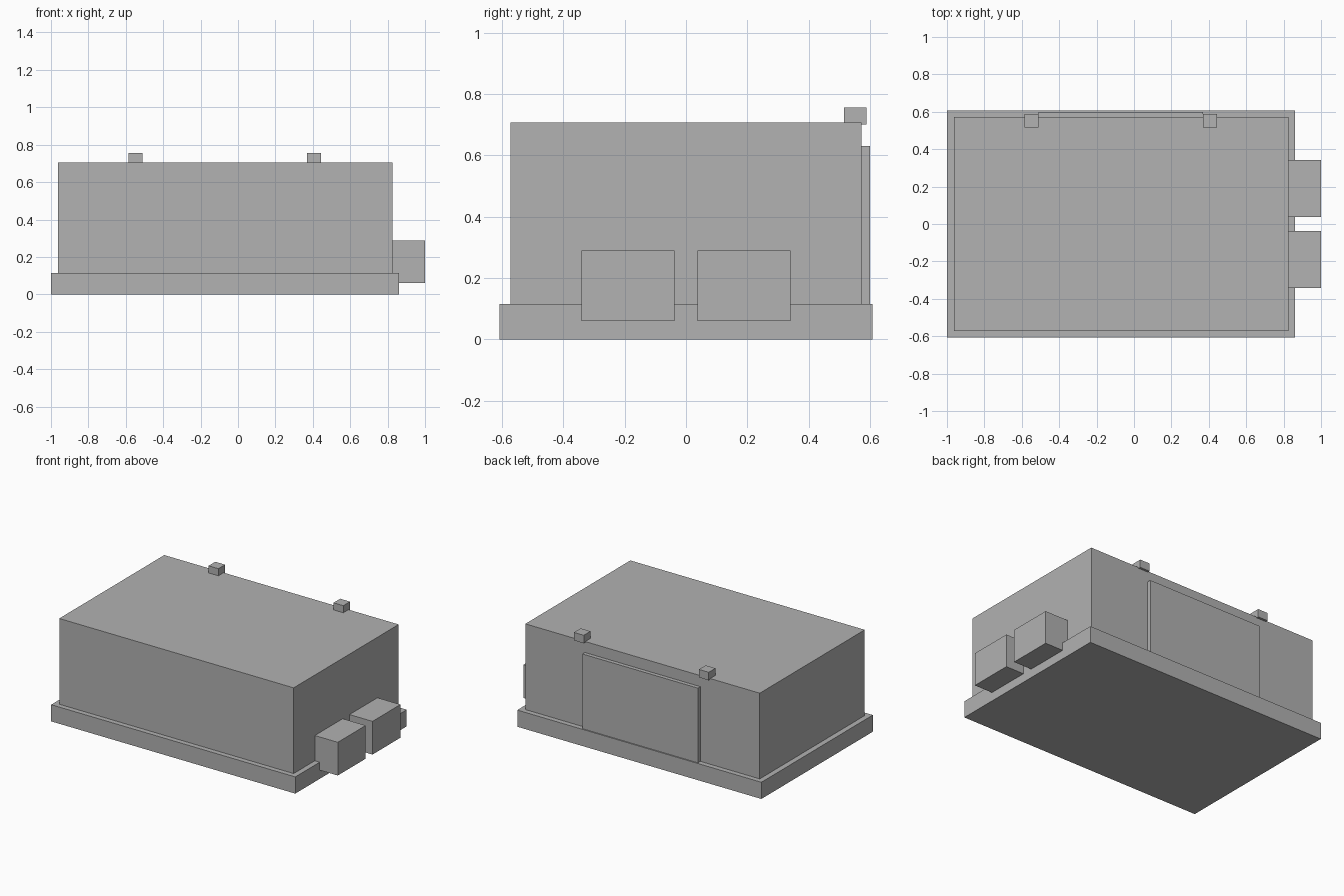
import bpy
from mathutils import Vector

if "Cube" in bpy.data.objects:
    bpy.data.objects.remove(bpy.data.objects["Cube"], do_unlink=True)

# Single plain grey
grey = bpy.data.materials.new("plain_grey")
grey.use_nodes = True
colour = (0.445, 0.445, 0.445, 1)
grey.diffuse_color = colour
grey.node_tree.nodes["Principled BSDF"].inputs["Base Color"].default_value = colour


def box(name, low, high):
    """Add a flat-sided box spanning two opposite corners."""
    low, high = Vector(low), Vector(high)
    bpy.ops.mesh.primitive_cube_add(size=1, location=(low + high) / 2)
    obj = bpy.context.object
    obj.name = name
    obj.scale = high - low
    bpy.ops.object.transform_apply(location=False, rotation=False, scale=True)
    obj.data.materials.append(grey)
    return obj


# Foundation slab and main building
box("base_slab", (-1, -0.607, 0), (0.862, 0.607, 0.115))
box("main_body", (-0.963, -0.572, 0.115), (0.825, 0.572, 0.706))

# Wide door panel on the back wall, between the two lamps
box("back_door", (-0.51, 0.572, 0.115), (0.37, 0.599, 0.63))

# Small lamps perched on the back roof edge
for name, x in (("right_lamp", -0.585), ("left_lamp", 0.368)):
    box(name, (x, 0.515, 0.7), (x + 0.075, 0.588, 0.755))

# Pair of wall units on the left end
for name, y in (("front_wall_unit", -0.341), ("back_wall_unit", 0.037)):
    box(name, (0.825, y, 0.06), (1, y + 0.304, 0.289))
